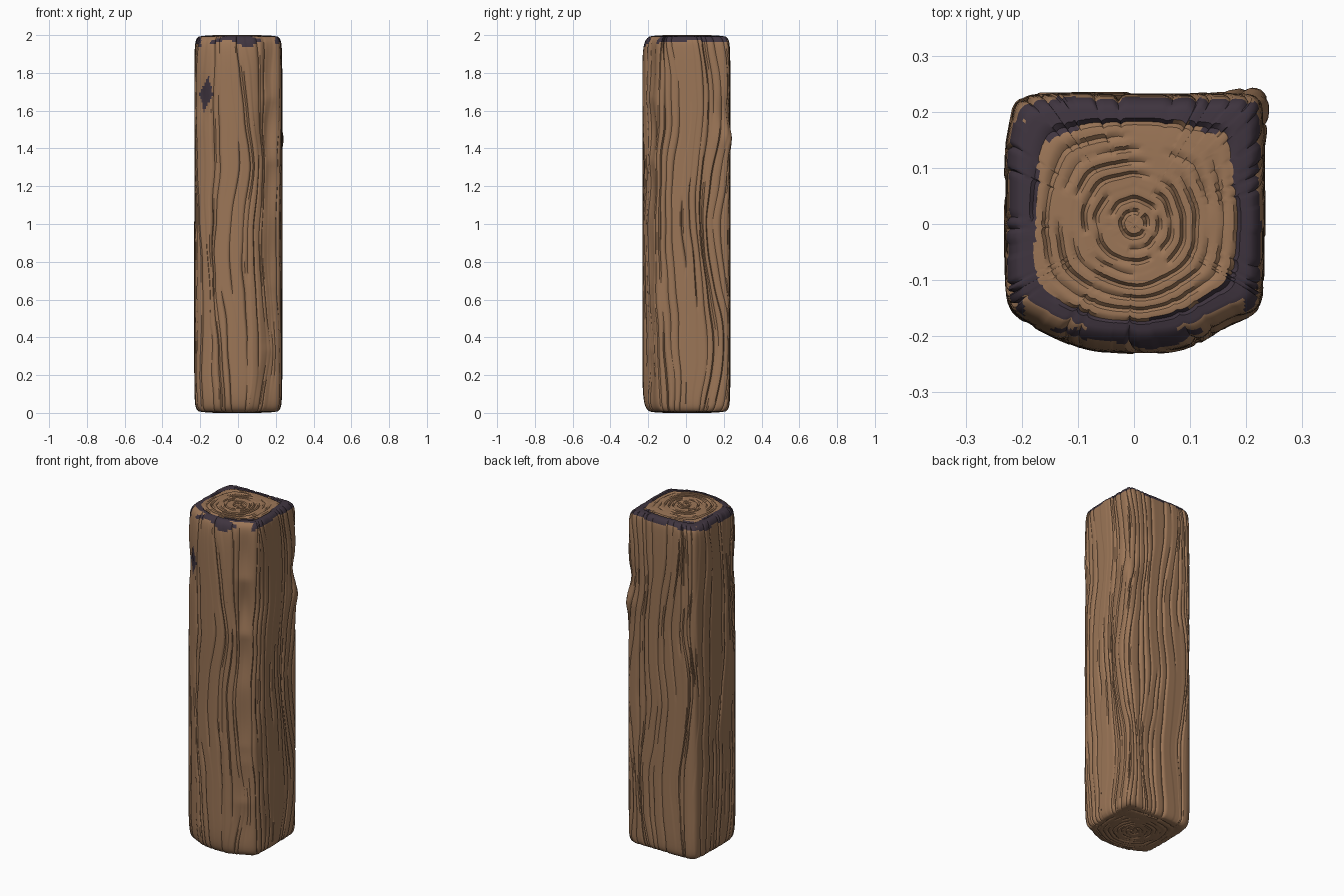
import bpy, bmesh, math, random
from mathutils import Vector, noise

if "Cube" in bpy.data.objects:
    bpy.data.objects.remove(bpy.data.objects["Cube"])

random.seed(7)
N = 320            # columns around the post
CAP_RINGS = 9      # growth rings on each end
CAP_LOOPS = CAP_RINGS * 4


def material(name, rgb):
    m = bpy.data.materials.new(name)
    m.diffuse_color = (*rgb, 1)
    m.use_nodes = True
    m.node_tree.nodes["Principled BSDF"].inputs["Base Color"].default_value = m.diffuse_color
    return m


def n3(a, b, c=0.0):
    return noise.noise(Vector((a, b, c)))


# Cross-section: square back, bowed front with worn corners
outline = [(-.231, .13), (-.232, 0), (-.23, -.13), (-.215, -.165), (-.14, -.205),
           (-.08, -.228), (0, -.234), (.08, -.228), (.14, -.205), (.215, -.165),
           (.232, -.13), (.233, 0), (.233, .13), (.233, .215), (.215, .234),
           (.1, .234), (-.1, .234), (-.185, .234), (-.215, .215), (-.222, .18)]
pts = [Vector(p) for p in outline]
for _ in range(2):
    pts = [q for a, b in zip(pts, pts[1:] + pts[:1])
           for q in (a * .8 + b * .2, a * .2 + b * .8)]
seg = [(b - a).length for a, b in zip(pts, pts[1:] + pts[:1])]
step = sum(seg) / N

section, k, acc = [], 0, 0.0
for i in range(N):
    while acc + seg[k] < i * step:
        acc += seg[k]
        k += 1
    section.append(pts[k].lerp(pts[(k + 1) % len(pts)], (i * step - acc) / seg[k]))


def on_section(u):
    i = math.floor(u)
    return section[i % N].lerp(section[(i + 1) % N], u - i)


# Bark-like grooves: (depth, lower end, upper end) per column; each ridge has its own height
grooves, ridge, i = {}, [0.0] * N, 0
while i < N:
    full = random.random() < .55
    lo = -1 if full else random.uniform(-.3, 1.2)
    hi = 3 if full else lo + random.uniform(.4, 1.2)
    grooves[i] = (random.uniform(.007, .014), lo, hi)
    gap, height = random.randint(4, 10), random.uniform(-.003, .002)
    for j in range(i, min(N, i + gap)):
        ridge[j] = height
    i += gap


def groove_depth(c, z):
    d = 0
    for o, f in ((0, 1), (1, .25), (-1, .25)):
        g = grooves.get((c + o) % N)
        if g:
            fade = max(0, min(1, (z - g[1]) / .08, (g[2] - z) / .08))
            d += g[0] * f * fade * max(.15, min(1, .75 + 1.2 * n3(c + o, z * 2.5, 5)))
    return d


def side_point(c, z):
    a = 2 * math.pi * c / N
    ca, sa = 1.5 * math.cos(a), 1.5 * math.sin(a)
    wander = .07 * n3(ca, sa, z * 1.5) + .012 * n3(ca * 2, sa * 2, z * 5)
    u = c + wander / step
    p = on_section(u)
    t = on_section(u + 2) - on_section(u - 2)
    normal = Vector((-t.y, t.x)).normalized()
    if normal.dot(p) < 0:
        normal = -normal
    # worn front right edge, smooth and lumpy
    worn = math.exp(-((p.x - .17) / .05) ** 2 - ((p.y + .19) / .05) ** 2)
    off = (ridge[c] - groove_depth(c, z)) * (1 - .9 * worn)
    off -= worn * (.006 + .016 * abs(n3(1, 2, z * 3)) * 2)
    # dent on the front left edge, knot on the back right edge
    off -= .015 * math.exp(-((p.x + .2) / .05) ** 2 - ((p.y + .18) / .05) ** 2 - ((z - 1.65) / .1) ** 2)
    corner = math.exp(-((p.x - .23) / .06) ** 2 - ((p.y - .23) / .06) ** 2)
    off += corner * (.014 * math.exp(-((z - 1.45) / .06) ** 2) - .015 * math.exp(-((z - 1.6) / .07) ** 2))
    p = p + normal * off
    # rounded ends
    e = min(z - .008, 1.992 - z)
    s = 1 - .07 * math.exp(-e / .012) - .035 * math.exp(-e / .06)
    front = 1 - (.07 * math.exp(-e / .05) if p.y < 0 else 0)
    return Vector((p.x * s, p.y * s * front, z))


bm = bmesh.new()
ends = [0, .004, .01, .018, .028, .04, .055]
levels = [.008 + e for e in ends]
levels += [.075 + 1.85 * i / 105 for i in range(106)]
levels += [1.992 - e for e in reversed(ends)]
rows = [[bm.verts.new(side_point(c, z)) for c in range(N)] for z in levels]


def bridge(a, b, flip=False):
    faces = []
    for c in range(N):
        d = (c + 1) % N
        quad = [a[c], a[d], b[d], b[c]]
        faces.append(bm.faces.new(quad[::-1] if flip else quad))
    return faces


for a, b in zip(rows, rows[1:]):
    bridge(a, b)


# Sawn ends: circular growth rings that blend out to the square edge
def add_cap(edge, z_end, up, depth):
    prev, cap_faces = edge, []
    for k in range(CAP_LOOPS - 1, 0, -1):
        f = k / CAP_LOOPS
        loop = []
        for c in range(N):
            e = edge[c].co
            a = math.atan2(e.y, e.x)
            ca, sa = math.cos(a), math.sin(a)
            wob = 1 + .07 * n3(ca * 2.5, sa * 2.5, f * 3) * (1 - f) ** .5
            r = .2 * f * wob
            w = f ** 3
            x = ca * r * (1 - w) + e.x * f * w
            y = sa * r * (1 - w) + e.y * f * w
            saw = (1, .15, 0, .1)[k % 4] if f < .9 else 0
            broken = max(0, min(1, .65 + 1.8 * n3(ca * 1.7, sa * 1.7, k // 4 * 2.3)))
            z = z_end - up * (.008 * f ** 6 + depth * saw * broken)
            loop.append(bm.verts.new((x, y, z)))
        cap_faces.append((f + .5 / CAP_LOOPS, bridge(prev, loop, up < 0)))
        prev = loop
    centre = bm.verts.new((0, 0, z_end))
    for c in range(N):
        tri = [prev[c], prev[(c + 1) % N], centre]
        bm.faces.new(tri if up > 0 else tri[::-1])
    return cap_faces


top_faces = add_cap(rows[-1], 2.0, 1, .009)
add_cap(rows[0], 0.0, -1, .005)

# Dark stain: top rim, upper edge of the sides and one spot on the front
for f in bm.faces:
    c = f.calc_center_median()
    drip = 1.955 + .03 * n3(c.x * 9, c.y * 9) + (.012 if c.x > .18 or c.y > .18 else 0)
    spot = abs(c.x + .168 - .12 * (c.z - 1.69)) / .036 + abs(c.z - 1.69) / .095
    if (c.z > drip and max(abs(c.x) / .2, abs(c.y) / .19) > .98) or (c.y < -.1 and spot < 1):
        f.material_index = 1
for frac, faces in top_faces:
    for f in faces:
        c = f.calc_center_median()
        f.material_index = int(frac > .88 + .05 * n3(c.x * 14, c.y * 14, 3))

bmesh.ops.recalc_face_normals(bm, faces=bm.faces)
mesh = bpy.data.meshes.new("wooden_post")
bm.to_mesh(mesh)
bm.free()
mesh.materials.append(material("brown wood", (.33, .18, .095)))
mesh.materials.append(material("dark stain", (.05, .035, .05)))
post = bpy.data.objects.new("wooden_post", mesh)
bpy.context.collection.objects.link(post)
bpy.context.view_layer.objects.active = post
post.select_set(True)
bpy.ops.object.shade_smooth_by_angle(angle=math.radians(35))
